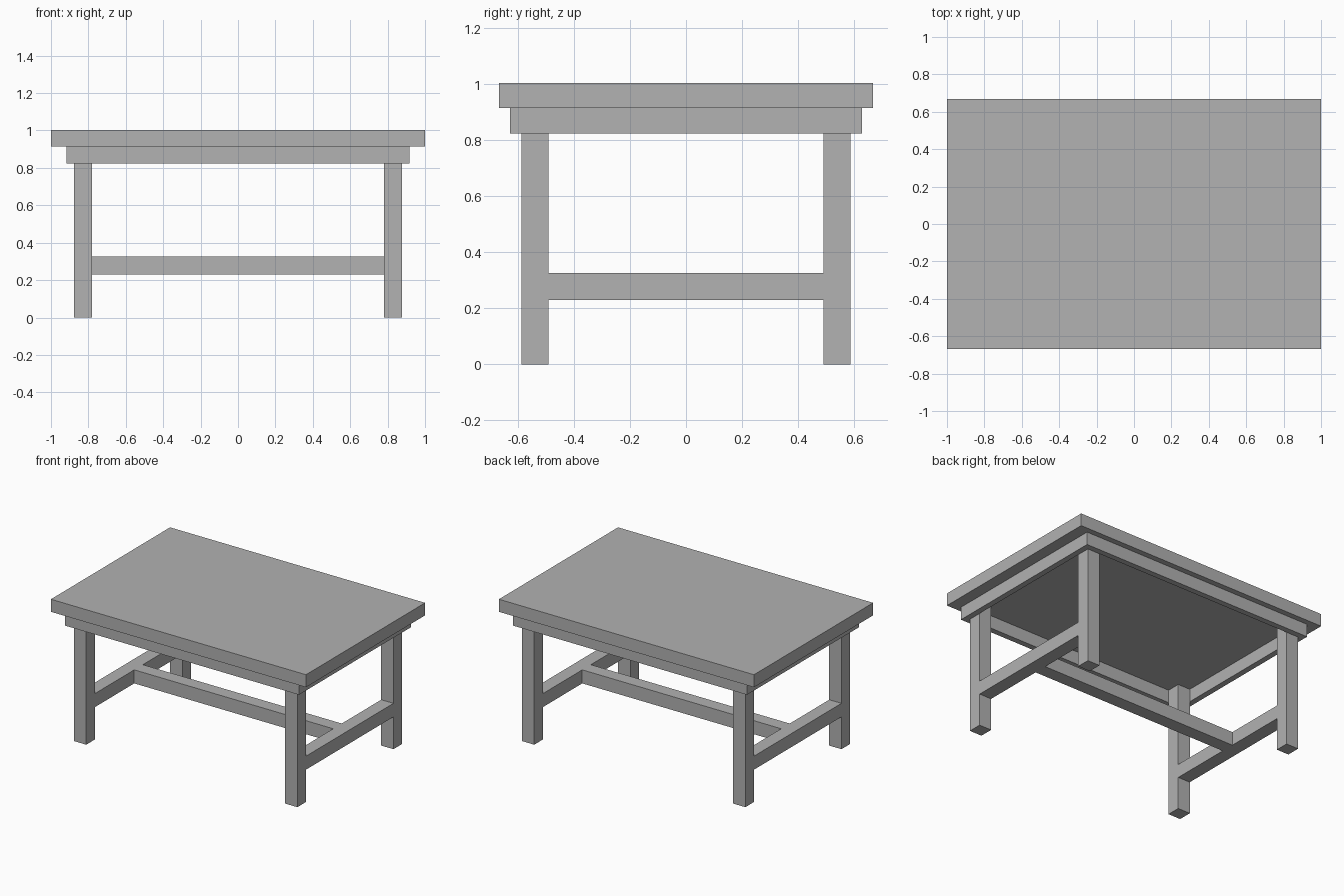
import bpy
import bmesh
from mathutils import Vector

cube = bpy.data.objects.get("Cube")
if cube:
    bpy.data.objects.remove(cube, do_unlink=True)

grey = bpy.data.materials.new("plain_grey")
grey.use_nodes = True
colour = (0.445, 0.445, 0.445, 1)
grey.diffuse_color = colour
grey.node_tree.nodes["Principled BSDF"].inputs["Base Color"].default_value = colour


def box(name, low, high):
    """Box between two opposite corners."""
    low, high = Vector(low), Vector(high)
    bm = bmesh.new()
    bmesh.ops.create_cube(bm, size=1)
    bmesh.ops.scale(bm, vec=high - low, verts=bm.verts)
    mesh = bpy.data.meshes.new(name)
    bm.to_mesh(mesh)
    bm.free()
    mesh.materials.append(grey)
    obj = bpy.data.objects.new(name, mesh)
    obj.location = (low + high) / 2
    bpy.context.collection.objects.link(obj)
    return obj


TOP_X, TOP_Y, TOP_Z = 1.0, 0.667, 1.003
UNDER_Z, APRON_Z = 0.914, 0.823          # underside of top, underside of apron
APRON_X, APRON_Y = 0.917, 0.627          # outer faces of apron
LEG_X, LEG_Y, LEG = 0.876, 0.586, 0.096  # outer faces and thickness of legs
RAIL_LOW, RAIL_HIGH = 0.229, 0.325
IN_X, IN_Y = LEG_X - LEG, LEG_Y - LEG

# Table top
box("table_top", (-TOP_X, -TOP_Y, UNDER_Z), (TOP_X, TOP_Y, TOP_Z))

# Long apron boards, full length, outside the legs
for name, s in (("front", -1), ("back", 1)):
    ys = sorted((s * LEG_Y, s * APRON_Y))
    box(name + "_apron", (-APRON_X, ys[0], APRON_Z), (APRON_X, ys[1], UNDER_Z))

# Short apron boards and low side rails
for name, s in (("right", -1), ("left", 1)):
    xs = sorted((s * LEG_X, s * APRON_X))
    box(name + "_apron", (xs[0], -LEG_Y, APRON_Z), (xs[1], LEG_Y, UNDER_Z))
    xs = sorted((s * IN_X, s * LEG_X))
    box(name + "_rail", (xs[0], -IN_Y, RAIL_LOW), (xs[1], IN_Y, RAIL_HIGH))

    # Legs run up inside the apron to the underside of the top
    for end, t in (("front", -1), ("back", 1)):
        ys = sorted((t * IN_Y, t * LEG_Y))
        box(f"{end}_{name}_leg", (xs[0], ys[0], 0), (xs[1], ys[1], UNDER_Z))

# Central stretcher joining the side rails
box("centre_stretcher", (-IN_X, -LEG / 2, RAIL_LOW), (IN_X, LEG / 2, RAIL_HIGH))
